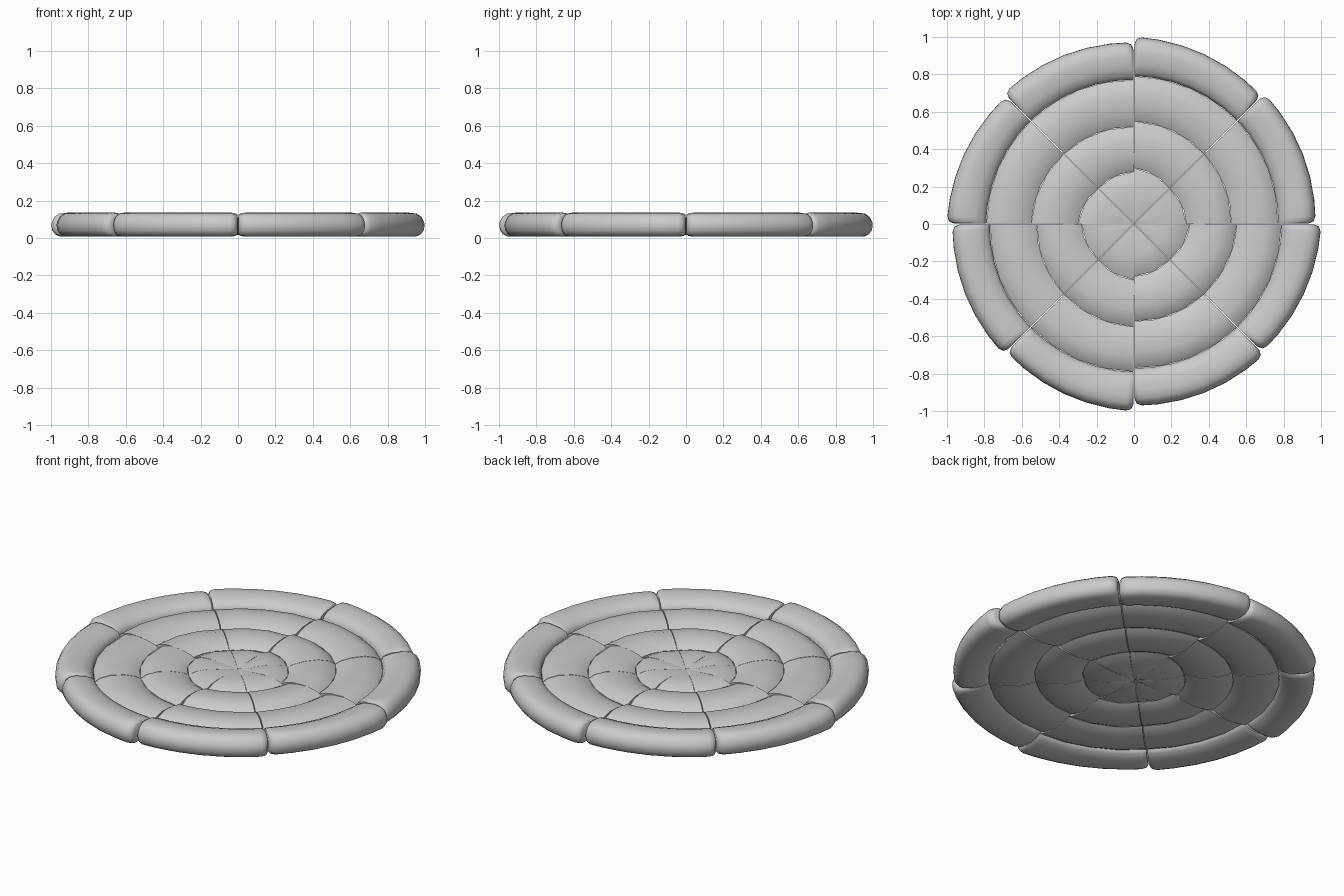
import bpy, math

if "Cube" in bpy.data.objects:
    bpy.data.objects.remove(bpy.data.objects["Cube"])

# Ring boundaries (radius at start and end of sector) for the two sector types
SECTORS = {
    "a": [(0.0, 0.0), (0.28, 0.27), (0.52, 0.53), (0.77, 0.78), (0.97, 0.985)],
    "b": [(0.0, 0.0), (0.27, 0.30), (0.53, 0.55), (0.78, 0.79), (0.965, 1.0)],
}
START = {"a": 0, "b": 45}

# Padded cross-sections: (fraction from inner to outer edge, height)
INNER = [(0, .045), (0, .085), (.12, .103), (.35, .118), (.65, .122), (.88, .108),
         (1, .085), (1, .045), (.88, .03), (.65, .018), (.35, .018), (.12, .03)]
CORE = [(0, .02), (0, .10), (.3, .107), (.6, .112), (.85, .105), (1, .085),
        (1, .045), (.85, .03), (.6, .02), (.3, .018)]
RIM = [(0, .05), (0, .09), (.08, .115), (.3, .132), (.6, .14), (.8, .135), (.92, .118),
       (.99, .09), (1, .07), (.98, .045), (.91, .025), (.8, .014), (.55, .012), (.3, .018), (.1, .032)]


def pad_mesh(name, inner, outer, prof, steps, rim):
    """Sweep a padded cross-section through one 45 degree sector, with closed ends."""
    verts, faces, n = [], [], len(prof)
    stops = [i / steps for i in range(steps + 1)]
    if rim:
        stops = [0, .015, .05] + stops[1:-1] + [.95, .985, 1]
    for i, t in enumerate(stops):
        end = min(i, len(stops) - 1 - i)
        ang = math.radians(0.2 + 44.6 * t)
        r0 = inner[0] + (inner[1] - inner[0]) * t
        r1 = outer[0] + (outer[1] - outer[0]) * t
        if rim:
            r1 -= (0.035, 0.010, 0)[min(end, 2)]
            flat = (0.82, 0.94, 1)[min(end, 2)]
        else:
            flat = 0.88 if end == 0 else 1
        for f, z in prof:
            r = max(r0 + (r1 - r0) * f, 0.003)
            verts.append((r * math.cos(ang), r * math.sin(ang), .075 + (z - .075) * flat))
    for i in range(len(stops) - 1):
        for k in range(n):
            a, b = i * n + k, i * n + (k + 1) % n
            faces.append((a, a + n, b + n, b))
    faces.append(tuple(range(n)))
    faces.append(tuple(reversed(range(len(verts) - n, len(verts)))))
    me = bpy.data.meshes.new(name)
    me.from_pydata(verts, [], faces)
    me.update()
    return me


# Build each pad once, then repeat it around four quarters
for kind, rings in SECTORS.items():
    for j, label in enumerate(["core", "inner_ring", "middle_ring", "outer_rim"]):
        prof = CORE if j == 0 else RIM if j == 3 else INNER
        me = pad_mesh(f"{label}_pad_{kind}", rings[j], rings[j + 1], prof, (2, 3, 4, 6)[j], j == 3)
        for q in range(4):
            ob = bpy.data.objects.new(f"{label}_pad_{kind}_{q + 1}", me)
            bpy.context.collection.objects.link(ob)
            ob.rotation_euler.z = math.radians(START[kind] + 90 * q)
            ob.location.z = -0.005
        # Smooth shading with the sharp pad edges kept
        bpy.ops.object.select_all(action='DESELECT')
        ob.select_set(True)
        bpy.context.view_layer.objects.active = ob
        bpy.ops.object.shade_smooth_by_angle(angle=math.radians(50))
